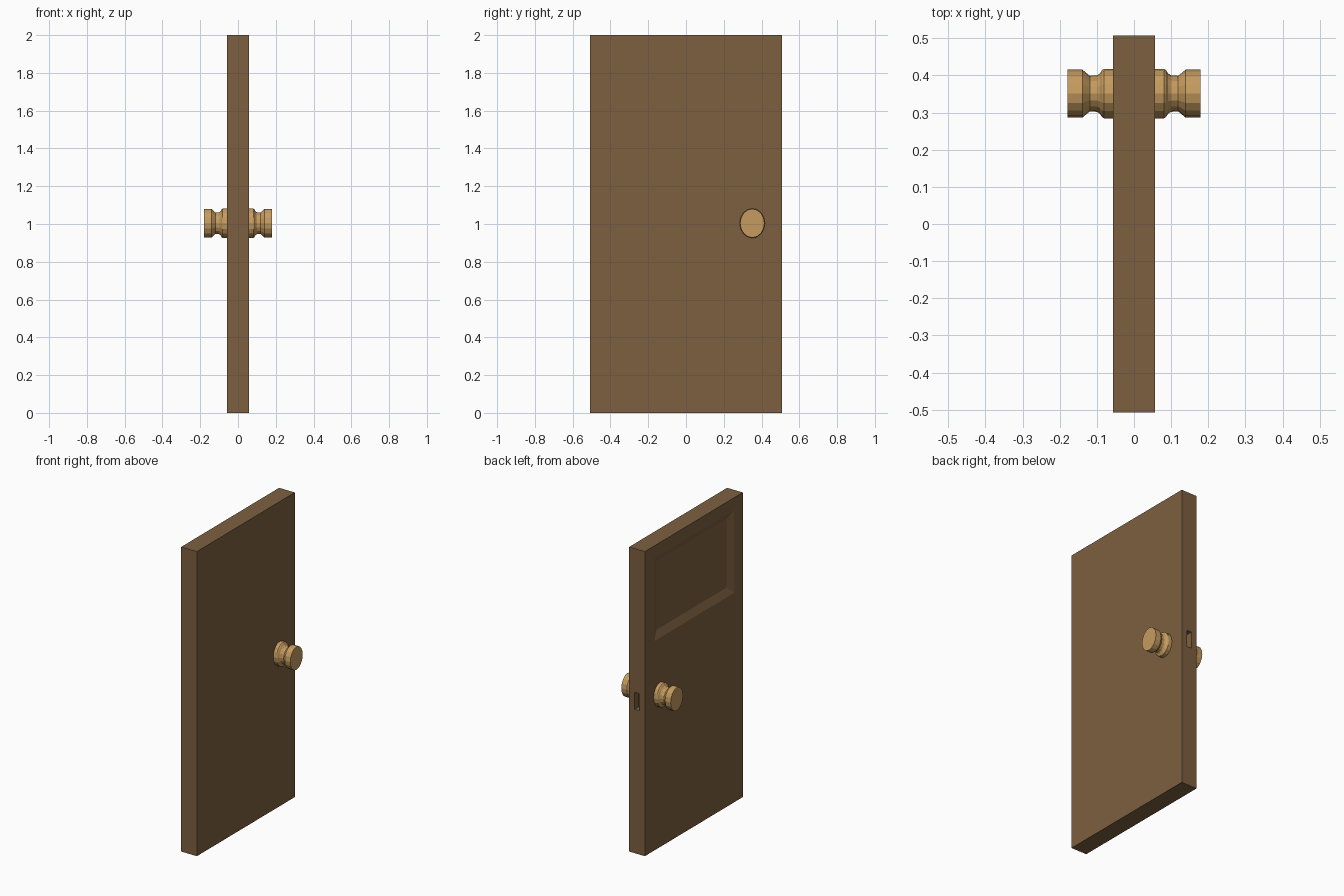
import bpy, bmesh, math
from mathutils import Matrix

if "Cube" in bpy.data.objects:
    bpy.data.objects.remove(bpy.data.objects["Cube"])

HX, HY, H = 0.057, 0.508, 2.0      # door half thickness, half width, height
KNOB_Y, KNOB_Z = 0.351, 1.004


def material(name, color):
    m = bpy.data.materials.new(name)
    m.diffuse_color = color
    m.use_nodes = True
    m.node_tree.nodes["Principled BSDF"].inputs["Base Color"].default_value = m.diffuse_color
    return m


def finish(bm, name, mat):
    bmesh.ops.recalc_face_normals(bm, faces=bm.faces)
    me = bpy.data.meshes.new(name)
    bm.to_mesh(me)
    bm.free()
    me.materials.append(mat)
    ob = bpy.data.objects.new(name, me)
    bpy.context.collection.objects.link(ob)
    return ob


def stack_rings(bm, rings):
    """Join successive vertex rings with quads."""
    for a, b in zip(rings, rings[1:]):
        n = len(a)
        for i in range(n):
            j = (i + 1) % n
            bm.faces.new((a[i], a[j], b[j], b[i]))


def recess(bm, normal, axis, loops):
    """Replace a flat side with nested rectangles (depth position, u0, u1, z0, z1)."""
    bm.normal_update()
    face = next(f for f in bm.faces if f.normal[axis] * normal > 0.9)
    verts = list(face.verts)
    u = 1 - axis
    mid = face.calc_center_median()
    rings = [verts]
    for pos, u0, u1, z0, z1 in loops:
        ring = []
        for v in verts:
            co = [0, 0, 0]
            co[axis] = pos
            co[u] = u1 if v.co[u] > mid[u] else u0
            co[2] = z1 if v.co.z > mid.z else z0
            ring.append(bm.verts.new(co))
        rings.append(ring)
    bmesh.ops.delete(bm, geom=[face], context='FACES_ONLY')
    stack_rings(bm, rings)
    bm.faces.new(rings[-1])


wood = material("door_wood", (0.205, 0.117, 0.051, 1))
brass = material("knob_brass", (0.56, 0.33, 0.115, 1))

# Door slab with a bevelled panel on one side and a latch pocket in the edge
bm = bmesh.new()
bmesh.ops.create_cube(bm, size=1, matrix=Matrix.Translation((0, 0, H / 2))
                      @ Matrix.Diagonal((2 * HX, 2 * HY, H, 1)))
recess(bm, -1, 0, [(-HX, -0.42, 0.41, 1.375, 1.92),
                   (-HX + 0.021, -0.368, 0.358, 1.423, 1.872)])
recess(bm, 1, 1, [(HY, -0.018, 0.018, 0.945, 1.055),
                  (HY - 0.04, -0.018, 0.018, 0.945, 1.055)])
finish(bm, "door_slab", wood)

# Knobs: lathe profile of (distance from door centre, radius), slightly oval
PROFILE = [(0.055, 0.0665), (0.081, 0.0665), (0.086, 0.063), (0.092, 0.054),
           (0.100, 0.049), (0.119, 0.048), (0.139, 0.0645), (0.179, 0.0645)]
SIDES = 16
for side, name in ((1, "knob_right"), (-1, "knob_left")):
    bm = bmesh.new()
    rings = []
    for x, r in PROFILE:
        rings.append([bm.verts.new((side * x,
                                    KNOB_Y + r * math.cos(i * math.tau / SIDES),
                                    KNOB_Z + 1.18 * r * math.sin(i * math.tau / SIDES)))
                      for i in range(SIDES)])
    stack_rings(bm, rings)
    bm.faces.new(rings[0])
    bm.faces.new(rings[-1])
    finish(bm, name, brass)
